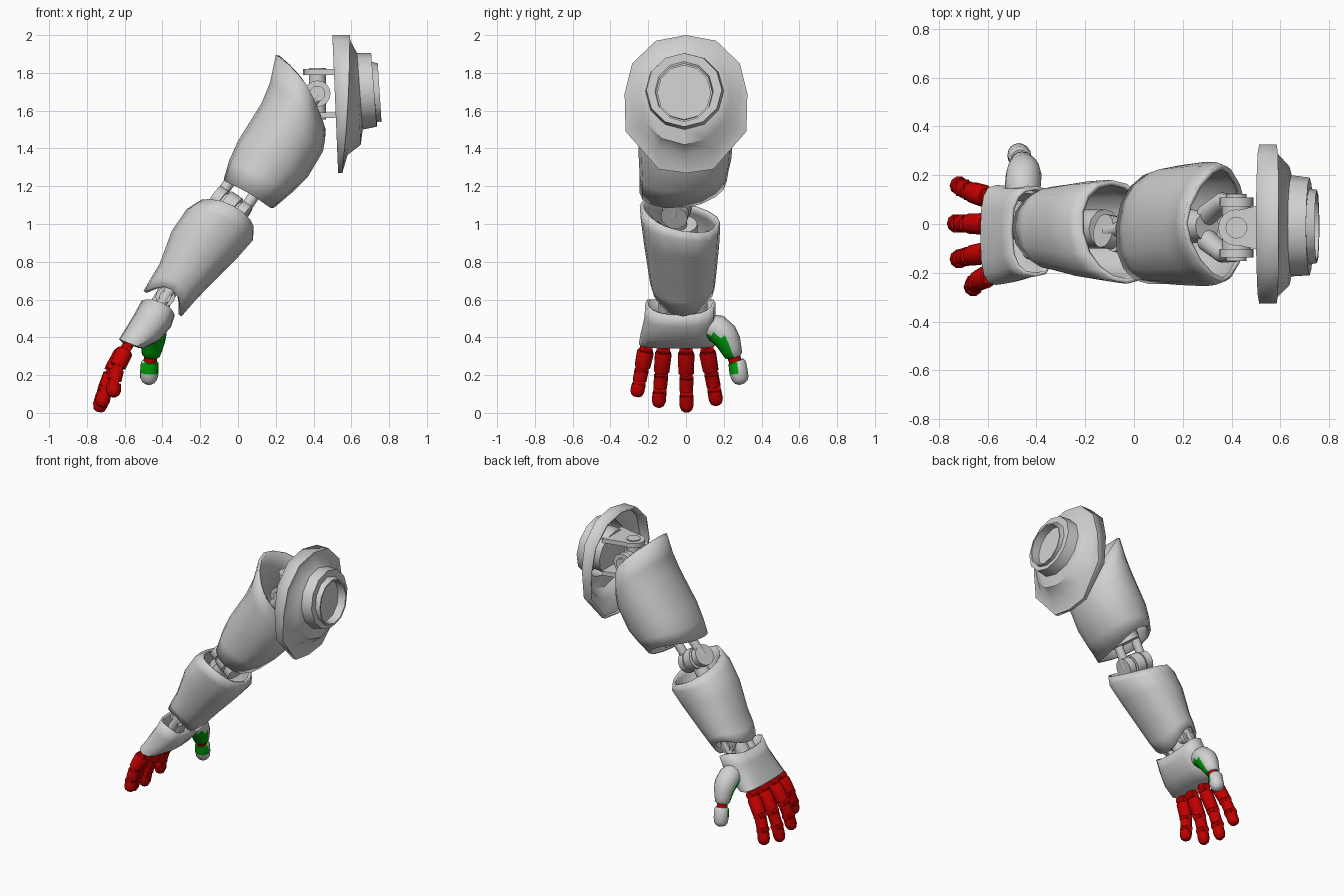
import bpy, bmesh, math
from mathutils import Vector


def material(name, rgb):
    m = bpy.data.materials.new(name)
    m.diffuse_color = (*rgb, 1)
    return m


GREY = material("light grey", (0.64, 0.64, 0.64))
RED = material("red", (0.57, 0.0, 0.0))
GREEN = material("green", (0.0, 0.37, 0.003))
ARM_DIR = Vector((0.56, 0, 0.83))


def finish(name, bm, mats, thickness=0, angle=42):
    me = bpy.data.meshes.new(name)
    bm.to_mesh(me)
    bm.free()
    ob = bpy.data.objects.new(name, me)
    bpy.context.collection.objects.link(ob)
    for m in mats:
        me.materials.append(m)
    bpy.ops.object.select_all(action='DESELECT')
    ob.select_set(True)
    bpy.context.view_layer.objects.active = ob
    bpy.ops.object.shade_smooth_by_angle(angle=math.radians(angle))
    if thickness:
        s = ob.modifiers.new("wall", 'SOLIDIFY')
        s.thickness = thickness
        s.offset = -1
    return ob


def skin(bm, rings, cap_start, cap_end):
    vs = [[bm.verts.new(p) for p in r] for r in rings]
    n = len(vs[0])
    mid = [sum((Vector(p) for p in r), Vector()) / n for r in rings]
    total = 0
    for k, (a, b) in enumerate(zip(vs, vs[1:])):
        c = (mid[k] + mid[k + 1]) / 2
        for i in range(n):
            j = (i + 1) % n
            f = bm.faces.new((a[i], a[j], b[j], b[i]))
            f.normal_update()
            total += f.normal.dot(f.calc_center_median() - c) * f.calc_area()
    if cap_start:
        bm.faces.new(vs[0][::-1])
    if cap_end:
        bm.faces.new(vs[-1])
    # keep the walls facing outwards
    if total < 0:
        bmesh.ops.reverse_faces(bm, faces=bm.faces[:])
    bm.normal_update()


def shell(name, rows, n=16, power=0.85, thickness=0.02, cap_end=False, first=()):
    """Row: upper edge x,z / lower edge x,z / y min,max / side skew / side bow / own power."""
    rings = list(first)
    for ax, az, bx, bz, y0, y1, skew, bow, *own in rows:
        e = own[0] if own else power
        c = Vector(((ax + bx) / 2, (y0 + y1) / 2, (az + bz) / 2))
        h = Vector(((ax - bx) / 2, 0, (az - bz) / 2))
        ring = []
        for i in range(n):
            t = 2 * math.pi * i / n
            s = math.sin(t)
            cp = math.copysign(abs(math.cos(t)) ** e, math.cos(t))
            sp = math.copysign(abs(s) ** e, s)
            p = c + h * cp + Vector((0, (y1 - y0) / 2 * sp, 0))
            ring.append(p + ARM_DIR * (bow * s * s - skew * s))
        rings.append(ring)
    bm = bmesh.new()
    skin(bm, rings, False, cap_end)
    return finish(name, bm, [GREY], thickness)


def tube(name, pts, radii, mats=(GREY,), n=12, rule=None):
    pts = [Vector(p) for p in pts]
    whole = (pts[-1] - pts[0]).normalized()
    ref = Vector((1, 0, 0)) if abs(whole.y) > 0.8 else Vector((0, 1, 0))
    rings = []
    for i, (p, r) in enumerate(zip(pts, radii)):
        d = pts[min(i + 1, len(pts) - 1)] - pts[max(i - 1, 0)]
        d = d.normalized() if d.length > 1e-6 else whole
        u = d.cross(ref).normalized()
        v = d.cross(u)
        rings.append([p + r * (u * math.cos(2 * math.pi * k / n) + v * math.sin(2 * math.pi * k / n))
                      for k in range(n)])
    bm = bmesh.new()
    skin(bm, rings, True, True)
    if rule:
        for f in bm.faces:
            f.material_index = rule(f.normal, f.calc_center_median())
    return finish(name, bm, mats)


def rod(name, a, b, r, mats=(GREY,), n=12):
    return tube(name, [a, b], [r, r], mats, n)


# Shoulder cap: angular flange, dome, stepped discs and a recessed end
half = [(0, 2.0), (0.16, 1.97), (0.285, 1.85), (0.325, 1.69), (0.32, 1.49), (0.145, 1.29), (0, 1.27)]
outline = half + [(-y, z) for y, z in half[-2:0:-1]]
flange = [[Vector((0.50 + 0.03 * (2 - z) / 0.73, y, z)) for y, z in outline],
          [Vector((0.592 - 0.04 * ((2 - z) / 0.73) ** 2, y, z)) for y, z in outline]]
shell("shoulder_cap", [
    (0.595, 1.97, 0.58, 1.365, -0.30, 0.29, 0, 0),
    (0.625, 1.915, 0.65, 1.42, -0.25, 0.235, 0, 0),
    (0.63, 1.905, 0.66, 1.50, -0.215, 0.20, 0, 0),
    (0.705, 1.905, 0.735, 1.515, -0.21, 0.19, 0, 0),
    (0.705, 1.86, 0.735, 1.545, -0.165, 0.145, 0, 0),
    (0.74, 1.85, 0.76, 1.54, -0.16, 0.14, 0, 0),
    (0.74, 1.84, 0.758, 1.55, -0.15, 0.13, 0, 0),
    (0.68, 1.84, 0.70, 1.55, -0.15, 0.13, 0, 0),
], n=12, power=1.0, thickness=0.012, cap_end=True, first=flange)

# Shoulder universal joint: cap fork with upright pin, arm fork with cross pin
J = Vector((0.42, -0.015, 1.69))
Z, Y = Vector((0, 0, 1)), Vector((0, 1, 0))
rod("shoulder_mount", (0.58, -0.015, 1.69), (0.66, -0.015, 1.70), 0.15)
rod("shoulder_hub", J - Y * 0.09, J + Y * 0.09, 0.06)
for s, side in ((-1, "lower"), (1, "upper")):
    c = J + Z * s * 0.115
    rod("shoulder_fork_eye_" + side, c - Z * 0.015, c + Z * 0.015, 0.075, n=16)
    rod("shoulder_pin_" + side, J + Z * s * 0.05, J + Z * s * 0.137, 0.045)
    bm = bmesh.new()
    bmesh.ops.create_cube(bm, size=1)
    for v in bm.verts:
        w = 0.22 if v.co.x > 0 else 0.14
        v.co = Vector((0.505 + v.co.x * 0.17, J.y + v.co.y * w, c.z + v.co.z * 0.03))
    finish("shoulder_fork_" + side, bm, [GREY])
for s, side in ((-1, "front"), (1, "back")):
    c = J + Y * s * 0.105
    rod("arm_fork_eye_" + side, c - Y * 0.018, c + Y * 0.018, 0.07, n=16)
    rod("arm_pin_" + side, J + Y * s * 0.08, J + Y * s * 0.137, 0.042)
    tube("arm_fork_" + side, [c, c - ARM_DIR * 0.10, J + Y * s * 0.05 - ARM_DIR * 0.22], [0.035, 0.04, 0.045])

# Upper arm armour and inner core
shell("upper_arm", [
    (-0.075, 1.24, 0.19, 1.085, -0.245, 0.215, -0.035, 0.035, 0.9),
    (-0.045, 1.34, 0.29, 1.17, -0.245, 0.225, -0.015, 0.015),
    (0.00, 1.44, 0.37, 1.25, -0.25, 0.24, 0, 0.0),
    (0.125, 1.64, 0.45, 1.385, -0.255, 0.255, 0, 0.01, 0.95),
    (0.17, 1.75, 0.46, 1.44, -0.25, 0.255, 0, 0.03, 1.05),
    (0.20, 1.895, 0.465, 1.50, -0.24, 0.245, 0, 0.05, 1.2),
])
tube("upper_arm_core", [(0.06, -0.01, 1.20), (0.14, -0.01, 1.31), (0.30, -0.01, 1.53)], [0.10, 0.085, 0.06])

# Elbow: slanted grooved barrel held by struts
E = Vector((-0.045, -0.045, 1.09))
AX = Vector((0.81, -0.18, -0.55)).normalized()
steps = [(-0.10, 0.07), (-0.05, 0.07), (-0.05, 0.055), (-0.035, 0.055), (-0.035, 0.076),
         (0.035, 0.076), (0.035, 0.055), (0.05, 0.055), (0.05, 0.072), (0.10, 0.072)]
tube("elbow_barrel", [E + AX * s for s, r in steps], [r for s, r in steps], n=16)
for i, s in enumerate((-0.075, 0.075)):
    p = E + AX * s
    rod("elbow_upper_strut_%d" % i, p, p + ARM_DIR * 0.22 + Y * 0.03, 0.03)
rod("elbow_lower_strut", E, E - ARM_DIR * 0.3, 0.05)

# Forearm armour and core
shell("forearm", [
    (-0.50, 0.645, -0.30, 0.51, -0.18, 0.15, 0, 0.09, 0.95),
    (-0.46, 0.715, -0.235, 0.585, -0.19, 0.155, 0, 0.045),
    (-0.415, 0.79, -0.15, 0.675, -0.20, 0.16, 0.01, 0.01),
    (-0.35, 0.965, 0.00, 0.825, -0.225, 0.175, 0.02, 0),
    (-0.27, 1.08, 0.08, 0.915, -0.24, 0.18, 0.04, 0),
    (-0.215, 1.115, 0.08, 0.965, -0.245, 0.18, 0.055, 0.015, 0.95),
])
rod("forearm_core", (-0.34, -0.02, 0.70), (-0.12, -0.02, 1.00), 0.08)

# Wrist joint
for y, side in ((-0.115, "front"), (0.085, "back")):
    rod("wrist_pin_" + side, (-0.385, y - 0.025, 0.615), (-0.385, y + 0.025, 0.615), 0.032)
    rod("wrist_eye_" + side, (-0.385, y - 0.015, 0.615), (-0.385, y + 0.015, 0.615), 0.052)
    rod("wrist_strut_" + side, (-0.43, y, 0.54), (-0.33, y, 0.70), 0.03)
rod("wrist_bar", (-0.385, -0.12, 0.615), (-0.385, 0.09, 0.615), 0.026)
rod("wrist_core", (-0.47, -0.02, 0.48), (-0.35, -0.02, 0.68), 0.05)

# Palm
shell("palm", [
    (-0.51, 0.595, -0.335, 0.515, -0.215, 0.155, 0, 0.035),
    (-0.545, 0.53, -0.355, 0.455, -0.22, 0.155, 0, 0.015),
    (-0.59, 0.455, -0.415, 0.385, -0.24, 0.155, 0, 0),
    (-0.63, 0.39, -0.50, 0.34, -0.25, 0.16, 0, 0),
    (-0.61, 0.37, -0.53, 0.345, -0.235, 0.145, 0, 0),
], power=0.7, thickness=0.015, cap_end=True)

# Four jointed fingers: base y, tip position
profile = [(0, .027), (.13, .027), (.13, .038), (.18, .046), (.43, .043), (.43, .027), (.50, .027),
           (.50, .039), (.69, .038), (.69, .026), (.76, .026), (.76, .038), (.9, .039), (.97, .03), (1, .015)]
fingers = [("little", -0.205, (-0.66, -0.264, 0.085)), ("ring", -0.115, (-0.725, -0.147, 0.03)),
           ("middle", 0.0, (-0.738, 0.003, 0.005)), ("index", 0.105, (-0.725, 0.164, 0.04))]
for name, y, tip in fingers:
    a, b = Vector((-0.575, y, 0.37)), Vector(tip)

    def at(s):
        return a.lerp(b, s) + Vector((-0.025 * math.sin(math.pi * s), 0, 0))
    tube(name + "_finger", [at(s) for s, r in profile], [r for s, r in profile], (RED,), n=10)
    for k, s in enumerate((0.09, 0.465, 0.725)):
        rod("%s_knuckle_%d" % (name, k), at(s) - Y * 0.034, at(s) + Y * 0.034, 0.028, (RED,), 10)

# Thumb: grey outside, green on the inner faces, red joint
tube("thumb_base", [(-0.455, 0.11, 0.465), (-0.455, 0.16, 0.45), (-0.452, 0.205, 0.41), (-0.453, 0.225, 0.375),
                    (-0.457, 0.24, 0.335), (-0.461, 0.252, 0.305), (-0.462, 0.255, 0.295)],
     [0.06, 0.074, 0.073, 0.066, 0.056, 0.048, 0.036], (GREY, GREEN), 16,
     lambda n, c: 1 if n.y < 0.22 and c.z < 0.42 else 0)
rod("thumb_joint", (-0.460, 0.247, 0.32), (-0.467, 0.270, 0.24), 0.034, (RED,))
tube("thumb_tip", [(-0.466, 0.268, 0.276), (-0.467, 0.271, 0.266), (-0.470, 0.279, 0.212),
                   (-0.473, 0.288, 0.18), (-0.475, 0.293, 0.163), (-0.476, 0.296, 0.153)],
     [0.038, 0.047, 0.049, 0.045, 0.034, 0.016], (GREY, GREEN), 16,
     lambda n, c: 1 if n.y < 0.02 and 0.21 < c.z < 0.268 else 0)
